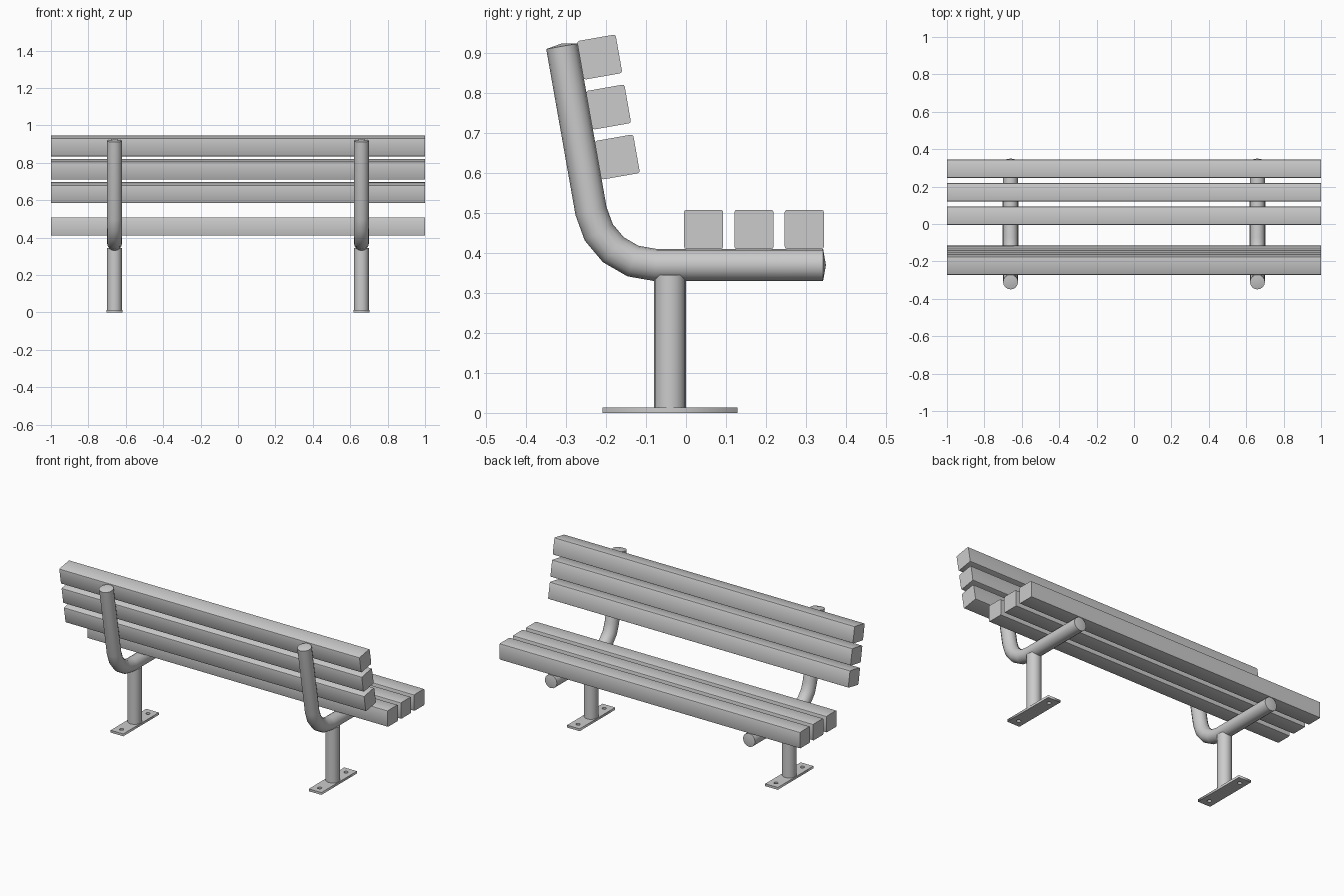
import bpy, bmesh
from math import sin, cos, tan, pi, radians
from mathutils import Vector, Matrix

cube = bpy.data.objects.get("Cube")
if cube:
    bpy.data.objects.remove(cube, do_unlink=True)

grey = bpy.data.materials.new("plain grey")
grey.use_nodes = True
GREY = (0.6, 0.6, 0.6, 1)
grey.diffuse_color = GREY
grey.node_tree.nodes["Principled BSDF"].inputs["Base Color"].default_value = GREY

LEAN = radians(10)      # backrest lean from vertical
R = 0.04                # tube radius
SUPPORT_X = 0.66
LEG_Y = -0.04
SLAT = 0.098


def select_only(obj):
    bpy.ops.object.select_all(action='DESELECT')
    obj.select_set(True)
    bpy.context.view_layer.objects.active = obj


def finish(name, bm):
    bmesh.ops.recalc_face_normals(bm, faces=bm.faces)
    mesh = bpy.data.meshes.new(name)
    bm.to_mesh(mesh)
    bm.free()
    mesh.materials.append(grey)
    obj = bpy.data.objects.new(name, mesh)
    bpy.context.collection.objects.link(obj)
    select_only(obj)
    bpy.ops.object.shade_smooth_by_angle(angle=radians(35))
    return obj


def tube(name, path, x, dome, sides=16):
    """Sweep a circle along (y, z) points, closing each end with a shallow cone."""
    bm = bmesh.new()
    pts = [Vector((x, y, z)) for y, z in path]
    side = Vector((1, 0, 0))
    rings = []
    for i, p in enumerate(pts):
        before = (p - pts[i - 1]).normalized() if i else None
        after = (pts[i + 1] - p).normalized() if i + 1 < len(pts) else None
        before, after = before or after, after or before
        along = (before + after).normalized()
        up = along.cross(side) / along.dot(before)
        rings.append([bm.verts.new(p + R * (side * cos(a) + up * sin(a)))
                      for a in (2 * pi * k / sides for k in range(sides))])
    for a, b in zip(rings, rings[1:]):
        for k in range(sides):
            n = (k + 1) % sides
            bm.faces.new((a[k], a[n], b[n], b[k]))
    for ring, end, inner in ((rings[0], pts[0], pts[1]), (rings[-1], pts[-1], pts[-2])):
        if dome:
            tip = bm.verts.new(end + (end - inner).normalized() * dome)
            for k in range(sides):
                bm.faces.new((ring[k], ring[(k + 1) % sides], tip))
        else:
            bm.faces.new(ring)
    return finish(name, bm)


def slat(name, y, z, lean=0.0):
    """Full-length square beam with softened long edges."""
    bm = bmesh.new()
    bmesh.ops.create_cube(bm, size=1)
    bmesh.ops.scale(bm, vec=(2, SLAT, SLAT), verts=bm.verts)
    long_edges = [e for e in bm.edges if e.calc_length() > 1]
    bmesh.ops.bevel(bm, geom=long_edges, offset=0.006, segments=2,
                    profile=0.5, affect='EDGES')
    bmesh.ops.transform(bm, verts=bm.verts,
                        matrix=Matrix.Translation((0, y, z)) @ Matrix.Rotation(lean, 4, 'X'))
    return finish(name, bm)


def base_plate(name, x):
    """Flat foot with a bolt hole near each end."""
    curve = bpy.data.curves.new(name, 'CURVE')
    curve.dimensions = '2D'
    curve.fill_mode = 'BOTH'
    curve.extrude = 0.007
    w, d = 0.042, 0.169
    outlines = [[(-w, -d), (w, -d), (w, d), (-w, d)]]
    for hole_y in (-0.125, 0.125):
        outlines.append([(0.012 * cos(k * pi / 6), hole_y + 0.012 * sin(k * pi / 6))
                         for k in range(12)])
    for outline in outlines:
        spline = curve.splines.new('POLY')
        spline.points.add(len(outline) - 1)
        for point, (px, py) in zip(spline.points, outline):
            point.co = (px, py, 0, 1)
        spline.use_cyclic_u = True
    curve.materials.append(grey)
    obj = bpy.data.objects.new(name, curve)
    obj.location = (x, LEG_Y, 0.007)
    bpy.context.collection.objects.link(obj)
    select_only(obj)
    bpy.ops.object.convert(target='MESH')


# Bent tube path: seat rail, bend, leaning back post
bend_y, rail_z, bend_r = -0.077, 0.37, 0.163
turn = pi / 2 - LEAN
frame_path = [(0.343, rail_z)]
for i in range(5):
    a = turn * i / 4
    frame_path.append((bend_y - bend_r * sin(a), rail_z + bend_r * (1 - cos(a))))
y0, z0 = frame_path[-1]
post_top = 0.917
frame_path.append((y0 - (post_top - z0) * tan(LEAN), post_top))

# Supports, one on each side
for side_name, x in (("left", SUPPORT_X), ("right", -SUPPORT_X)):
    tube(side_name + "_frame_tube", frame_path, x, 0.007)
    tube(side_name + "_leg", [(LEG_Y, 0.012), (LEG_Y, 0.345)], x, 0)
    base_plate(side_name + "_base_plate", x)

# Seat and backrest slats
for i in range(3):
    slat(f"seat_slat_{i + 1}", 0.044 + i * 0.126, 0.459)
    slat(f"back_slat_{i + 1}", -0.172 - i * 0.022, 0.640 + i * 0.125, LEAN)
